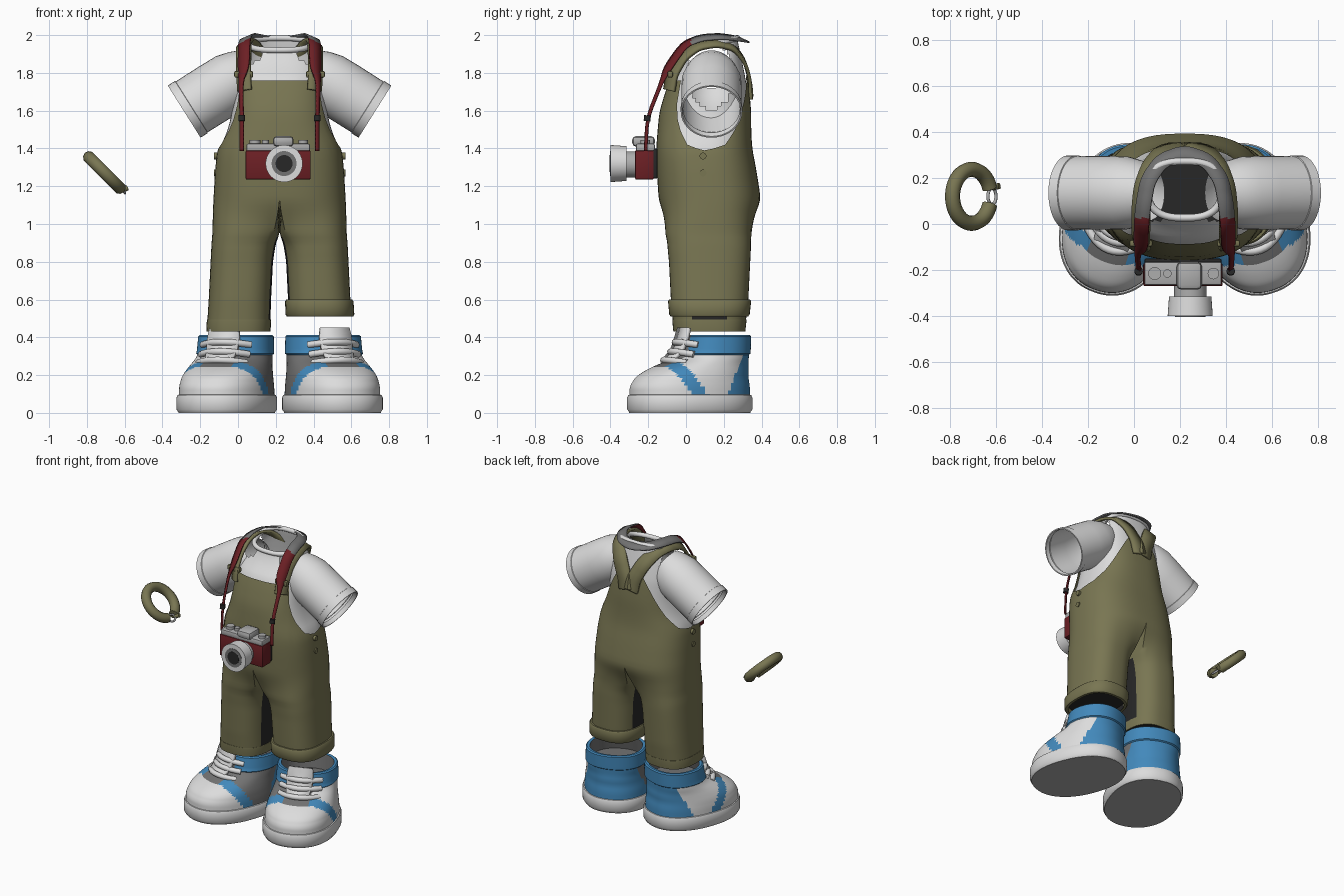
import bpy, bmesh
from math import sin, cos, pi, radians, copysign
from mathutils import Vector, Matrix

if "Cube" in bpy.data.objects:
    bpy.data.objects.remove(bpy.data.objects["Cube"])

CX = 0.22  # body centre line


def material(name, *rgb):
    m = bpy.data.materials.new(name)
    m.use_nodes = True
    m.diffuse_color = (*rgb, 1)
    m.node_tree.nodes["Principled BSDF"].inputs["Base Color"].default_value = (*rgb, 1)
    return m


OLIVE = material("olive cloth", .19, .18, .085)
WHITE = material("white", .72, .72, .72)
BLUE = material("blue", .055, .25, .5)
RED = material("dark red leather", .15, .014, .018)
GREY = material("grey", .17, .17, .17)
SILVER = material("silver", .42, .42, .42)
BLACK = material("black lining", .02, .02, .02)


def finish(ob, angle=40):
    bpy.ops.object.select_all(action='DESELECT')
    ob.select_set(True)
    bpy.context.view_layer.objects.active = ob
    bpy.ops.object.shade_smooth_by_angle(angle=radians(angle))
    return ob


def add(name, bm, mats, matrix=None, thick=0):
    bmesh.ops.remove_doubles(bm, verts=bm.verts, dist=1e-4)
    bmesh.ops.recalc_face_normals(bm, faces=bm.faces)
    me = bpy.data.meshes.new(name)
    bm.to_mesh(me)
    bm.free()
    for m in mats:
        me.materials.append(m)
    ob = bpy.data.objects.new(name, me)
    bpy.context.collection.objects.link(ob)
    ob.matrix_world = matrix or Matrix.Translation((CX, 0, 0))
    if thick:
        mod = ob.modifiers.new("thickness", 'SOLIDIFY')
        mod.thickness, mod.offset = thick, 0
    return finish(ob)


def loft(bm, rings, closed=True, cap_start=False, cap_end=False, mat=lambda p, j: 0):
    vs = [[bm.verts.new(p) for p in r] for r in rings]
    n = len(rings[0])
    for a, b in zip(vs, vs[1:]):
        for j in range(n if closed else n - 1):
            k = (j + 1) % n
            f = bm.faces.new((a[j], a[k], b[k], b[j]))
            f.material_index = mat(f.calc_center_median(), j)
    for flag, ring in ((cap_start, vs[0]), (cap_end, vs[-1])):
        if flag:
            bm.faces.new(ring)
    return bm


def lin(tab, z):
    z = min(max(z, tab[0][0]), tab[-1][0])
    for a, b in zip(tab, tab[1:]):
        if z <= b[0]:
            t = (z - a[0]) / (b[0] - a[0])
            return [p + (q - p) * t for p, q in zip(a[1:], b[1:])]


def at(tab, z, d=.03):
    rows = [lin(tab, z + k * d) for k in (-1, 0, 1)]
    return [sum(c) / 3 for c in zip(*rows)]


def sp(v, e=.77):
    return copysign(abs(v) ** e, v)


def spaced(a, b, n):
    return [a + (b - a) * i / n for i in range(n + 1)]


# Body profile: height, front, back, half width
BODY = [(.85, -.1, .345, .36), (1.0, -.12, .365, .355), (1.13, -.145, .397, .35), (1.3, -.155, .37, .34),
        (1.4, -.158, .35, .328), (1.5, -.15, .345, .285), (1.6, -.14, .345, .262),
        (1.76, -.09, .33, .255), (1.9, 0, .295, .215), (1.96, .02, .28, .155)]


def body(z, phi, off=0):
    f, b, w = at(BODY, z)
    return Vector(((w + off) * sp(sin(phi)), (f + b) / 2 - ((b - f) / 2 + off) * sp(cos(phi)), z))


# Shirt torso, with its neckline dipping at the front and open armholes
def shirt_point(z, phi):
    p = body(z, phi, -.012)
    p.z += max(0, (z - 1.78) / .17) * .26 * (p.y - .14)
    return p


PHIS = [2 * pi * i / 72 for i in range(72)]
mouth, axis = Vector((-.505, .135, 1.595)), Vector((.846, 0, .533))
bm = loft(bmesh.new(), [[shirt_point(z, a) for a in PHIS] for z in spaced(1.3, 1.95, 30)])
holes = []
for f in bm.faces:
    p = f.calc_center_median()
    d = Vector((-abs(p.x), p.y, p.z)) - mouth
    if (d - axis * d.dot(axis)).length < .122 and abs(p.x) > .1:
        holes.append(f)
bmesh.ops.delete(bm, geom=holes, context='FACES')
add("shirt_torso", bm, [WHITE])
bm = bmesh.new()
bm.faces.new([bm.verts.new(body(1.35, a, -.02)) for a in PHIS])
add("torso_lining", bm, [BLACK])


def tube(name, pts, r, mat, matrix=None, cyclic=False):
    cu = bpy.data.curves.new(name, 'CURVE')
    cu.dimensions, cu.bevel_depth, cu.bevel_resolution, cu.use_fill_caps = '3D', r, 3, True
    s = cu.splines.new('POLY')
    s.points.add(len(pts) - 1)
    for q, p in zip(s.points, pts):
        q.co = (*p, 1)
    s.use_cyclic_u, s.use_smooth = cyclic, True
    cu.materials.append(mat)
    ob = bpy.data.objects.new(name, cu)
    bpy.context.collection.objects.link(ob)
    ob.matrix_world = matrix or Matrix.Translation((CX, 0, 0))
    return ob


tube("shirt_collar", [shirt_point(1.95, a) for a in PHIS], .016, WHITE, cyclic=True)

# Sleeves with a hem step near the mouth
for side, name in ((-1, "right"), (1, "left")):
    rings = []
    for t, r in ((.03, .15), (0, .155), (0, .163), (.045, .163), (.047, .159), (.2, .16), (.3, .158), (.37, .14), (.42, .118)):
        c = mouth + axis * t
        rings.append([(-side * (c.x - .533 * r * cos(a)), c.y + r * sin(a), c.z + .846 * r * cos(a))
                      for a in PHIS[::2]])
    add(name + "_sleeve", loft(bmesh.new(), rings), [WHITE])

# Overalls: bib edge height by angle from the front, legs merged below
EDGE = [(0, 1.76), (50, 1.76), (55, 1.63), (62, 1.52), (75, 1.42), (90, 1.39), (110, 1.42),
        (125, 1.5), (138, 1.6), (152, 1.7), (165, 1.79), (180, 1.76)]
LEG = [(.44, .385, .05, -.065, .312), (.6, .375, .045, -.08, .33), (.8, .365, .035, -.09, .34),
       (.9, .36, .02, -.1, .345), (.95, .355, .001, -.115, .35), (1.15, .35, .001, -.14, .39)]
HIP = 1.15


def leg_ring(z, side, grow=0):
    o, i, f, b = lin(LEG, z)
    cx, cy = (o + i) / 2, (f + b) / 2
    hw, hl = (o - i) / 2 + grow, (b - f) / 2 + grow
    t = min(1, (HIP - z) / .3)
    t = t * t * (3 - 2 * t)
    front, back = body(z, 0), body(z, pi)
    ring = []
    for k in range(48):
        if k <= 36:
            base, a = body(z, pi * k / 36), radians(-135 + 7.5 * k)
        else:
            base, a = back.lerp(front, (k - 36) / 12), radians(135 + 7.5 * (k - 36))
        p = base.lerp(Vector((cx + hw * sp(cos(a)), cy + hl * sp(sin(a)), z)), t)
        ring.append((side * p.x, p.y, z))
    return ring


bm = bmesh.new()
loft(bm, [[body(HIP + (lin(EDGE, min(d, 360 - d))[0] - HIP) * k / 16, radians(d))
           for d in range(0, 360, 5)] for k in range(17)])
for side, hem in ((-1, .435), (1, .515)):
    loft(bm, [leg_ring(z, side) for z in spaced(HIP, hem, 26)],
         mat=lambda p, j: int(39 <= j <= 44 and p.z < .93))
add("overalls", bm, [OLIVE, BLACK])
for side, hem, name in ((-1, .435, "right"), (1, .515, "left")):
    bm = bmesh.new()
    bm.faces.new([bm.verts.new(p) for p in leg_ring(hem + .04, side, -.004)])
    add(name + "_leg_lining", bm, [BLACK])
    top, g = (.6, .016) if side > 0 else (.495, .003)
    add(name + "_leg_hem", loft(bmesh.new(), [
        leg_ring(z, side, w) for z, w in ((top, -.004), (top, g * .6), (top - .01, g), (hem + .006, g),
                                          (hem - .004, g * .6), (hem - .004, -.008))]), [OLIVE])


# Ribbons lie flat around a centre point; each path point is x, y, z, width
def ribbon(name, pts, mats, thick, centre, matrix=None, mat=lambda p, j: 0):
    fine = [Vector(at([(i, *p) for i, p in enumerate(pts)], t, .25)) for t in spaced(0, len(pts) - 1, 8 * len(pts))]
    rings = []
    for i, p in enumerate(fine):
        tangent = (fine[min(i + 1, len(fine) - 1)] - fine[max(i - 1, 0)]).xyz
        s = tangent.cross(p.xyz - Vector(centre)).normalized() * p.w / 2
        rings.append([p.xyz - s, p.xyz, p.xyz + s])
    return add(name, loft(bmesh.new(), rings, closed=False, mat=mat), mats, matrix, thick)


def mirrored(pts):
    return [(-p[0], *p[1:]) for p in pts]


shoulder = [(-.185, -.09, 1.7, .085), (-.19, -.075, 1.79, .085), (-.19, -.02, 1.885, .085), (-.19, .06, 1.945, .085),
            (-.18, .16, 1.962, .085), (-.145, .25, 1.94, .09), (-.09, .312, 1.86, .1), (-.04, .338, 1.76, .1),
            (-.02, .347, 1.66, .1)]
ribbon("right_shoulder_strap", shoulder, [OLIVE], .018, (0, .13, 1.6))
ribbon("left_shoulder_strap", mirrored(shoulder), [OLIVE], .018, (0, .13, 1.6))

# Neck strap: red ends, grey pad round the back
half = [(-.2, -.215, 1.37, .022), (-.2, -.205, 1.56, .022), (-.205, -.13, 1.75, .025), (-.19, -.095, 1.83, .07),
        (-.188, -.01, 1.95, .07), (-.18, .08, 1.987, .07), (-.16, .19, 1.994, .07), (-.1, .275, 1.982, .07)]
ribbon("neck_strap", half + [(0, .31, 1.975, .07)] + mirrored(half)[::-1], [RED, GREY], .009, (0, .13, 1.6),
       mat=lambda p, j: int(p.y > .03))


def cylinder(name, r, depth, loc, mat, direction=(0, 1, 0), r2=None):
    rot = Vector((0, 0, 1)).rotation_difference(Vector(direction)).to_matrix().to_4x4()
    bm = bmesh.new()
    bmesh.ops.create_cone(bm, cap_ends=True, segments=40, radius1=r, radius2=r if r2 is None else r2, depth=depth)
    return add(name, bm, [mat], Matrix.Translation((loc[0] + CX, loc[1], loc[2])) @ rot)


def box(name, x, y, z, mat, bevel=.008):
    bm = bmesh.new()
    bmesh.ops.create_cube(bm, size=1)
    for v in bm.verts:
        v.co = [(r[0] + r[1]) / 2 + c * (r[1] - r[0]) for r, c in zip((x, y, z), v.co)]
    bmesh.ops.bevel(bm, geom=bm.edges[:], offset=bevel, segments=2, affect='EDGES', profile=.5)
    return add(name, bm, [mat])


# Camera
box("camera_body", (-.18, .165), (-.27, -.17), (1.235, 1.39), RED)
box("camera_back", (-.175, .16), (-.18, -.15), (1.24, 1.4), BLACK)
box("camera_top_plate", (-.175, .16), (-.265, -.165), (1.385, 1.425), SILVER)
box("camera_viewfinder", (-.035, .075), (-.285, -.165), (1.41, 1.465), SILVER, .02)
for x, r in ((-.13, .028), (-.075, .018), (.125, .025)):
    cylinder("camera_dial", r, .025, (x, -.215, 1.433), SILVER, (0, 0, 1))
cylinder("lens_base", .07, .06, (.024, -.295, 1.315), SILVER)
cylinder("lens_barrel", .098, .085, (.024, -.3575, 1.32), WHITE, r2=.092)
cylinder("lens_ring", .066, .006, (.024, -.4, 1.32), GREY)
cylinder("lens_glass", .045, .008, (.024, -.4, 1.32), BLACK)

# Strap joints, bib clasps and hip buttons
for side in (-1, 1):
    cylinder("strap_joint", .018, .03, (side * .2, -.205, 1.56), BLACK, (0, .1, 1))
    box("bib_clasp", (side * .19 - .05, side * .19 + .05), (-.098, -.07), (1.775, 1.81), OLIVE)
    for z in (1.27, 1.36):
        cylinder("hip_button", .018, .02, (side * .338, .09, z), OLIVE, (1, 0, 0))

# Shoes: height, centre, half length, half width along the foot
SHOE = [(.08, 0, .325, .235), (.14, 0, .323, .233), (.19, .012, .303, .226), (.23, .045, .272, .215), (.26, .08, .234, .206),
        (.29, .12, .195, .2), (.32, .135, .182, .195), (.41, .145, .175, .19)]


def shoe_ring(z, off=0, row=None):
    c, l, w = row or at(SHOE, z, .012)
    return [((w + off) * sp(cos(a), .9), c + (l + off) * sp(sin(a), .9), z) for a in spaced(0, 2 * pi, 96)[:-1]]


def shoe_colour(p, side):
    band = p.y + .7 * (p.z - .1)
    if p.z > .24 and abs(p.x) < .085 and p.y < .05:
        return 2
    if p.z > .31 or -.07 < band < .015 or p.y > .16 + .5 * (p.z - .15):
        return 1
    return 2 if side * p.x < 0 and band > 0 else 0


for side, name in ((-1, "right"), (1, "left")):
    M = Matrix.Translation((CX + side * .28, .02, 0)) @ Matrix.Rotation(side * radians(20), 4, 'Z')
    rings = [shoe_ring(z, .008 if z > .312 else 0) for z in spaced(.08, .405, 50)]
    rings += [shoe_ring(.412, 0), shoe_ring(.41, -.018)]
    add(name + "_shoe_upper", loft(bmesh.new(), rings, mat=lambda p, j: shoe_colour(p, side)),
        [WHITE, BLUE, GREY], M)
    add(name + "_shoe_lining", loft(bmesh.new(), [shoe_ring(.41, -.018), shoe_ring(.3, -.025)], cap_end=True), [GREY], M)
    sole = [shoe_ring(z, o, (0, .326, .238)) for z, o in ((.004, 0), (.018, .01), (.08, .01), (.095, .004), (.1, -.02))]
    add(name + "_sole", loft(bmesh.new(), sole), [WHITE], M)
    bottom = [shoe_ring(z, 0, (0, .326, .238)) for z in (0, .005)]
    add(name + "_sole_bottom", loft(bmesh.new(), bottom, cap_start=True), [SILVER], M)
    ribbon(name + "_tongue", [(0, -.13, .27, .15), (0, -.07, .33, .17), (0, -.045, .4, .18), (0, -.03, .455, .16)],
           [WHITE], .02, (0, .2, .3), M)
    for z, y in ((.375, -.075), (.325, -.1), (.28, -.14)):
        arc = [(.135 * t, y + .075 * t * t, z - .015 * t * t) for t in spaced(-1, 1, 12)]
        tube(name + "_lace", arc, .018, WHITE, M)

# Separate wrist band with a metal link
M = Matrix.Translation((-.705, .12, 1.27)) @ Matrix.Rotation(pi / 4, 4, 'Y')
tube("wrist_band", [(.117 * cos(a), .117 * sin(a), 0) for a in spaced(.3, 2 * pi - .3, 40)], .033, OLIVE, M)
tube("wrist_band_link", [(.125 + .025 * cos(a), .035 * sin(a), 0) for a in spaced(0, 2 * pi, 16)[:-1]],
     .007, SILVER, M, cyclic=True)
tube("wrist_band_knob", [(.13, .04, 0), (.14, .045, .03)], .014, OLIVE, M)
